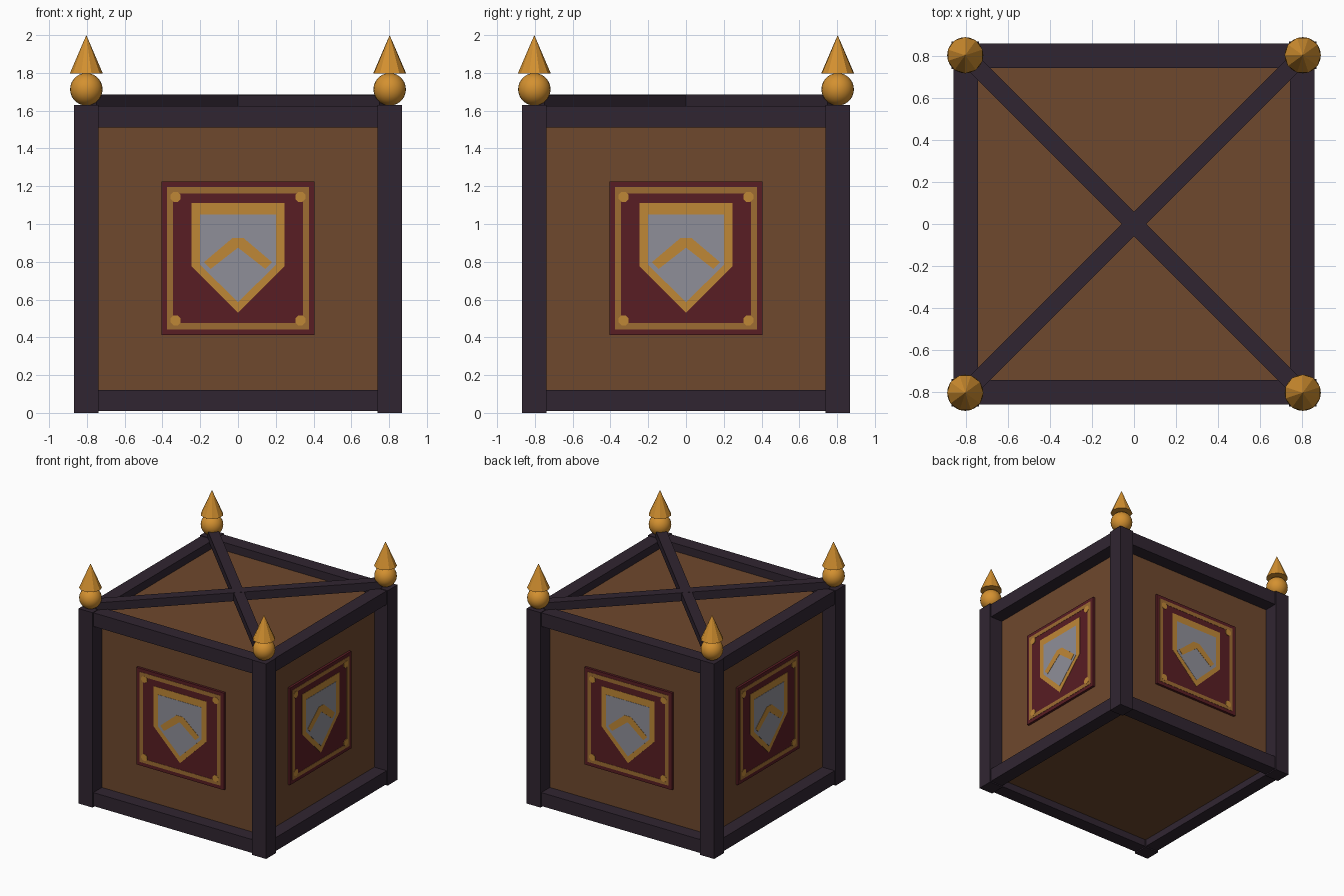
import bpy, bmesh, math
from mathutils import Matrix, Vector

if "Cube" in bpy.data.objects:
    bpy.data.objects.remove(bpy.data.objects["Cube"])


def material(name, r, g, b):
    lin = lambda c: ((c / 255 + 0.055) / 1.055) ** 2.4 if c > 10 else c / 255 / 12.92
    m = bpy.data.materials.new(name)
    m.diffuse_color = (lin(r), lin(g), lin(b), 1)
    m.use_nodes = True
    m.node_tree.nodes["Principled BSDF"].inputs["Base Color"].default_value = m.diffuse_color
    return m


WOOD = material("brown wood", 110, 72, 45)
FRAME = material("dark frame", 48, 37, 49)
RED = material("deep red", 88, 29, 35)
TRIM = material("dull gold", 158, 108, 50)
GOLD = material("shield gold", 191, 135, 54)
SILVER = material("silver grey", 143, 143, 152)
BRASS = material("bright gold", 212, 145, 48)


def finish(bm, name, mat, matrix=Matrix()):
    bmesh.ops.recalc_face_normals(bm, faces=bm.faces)
    me = bpy.data.meshes.new(name)
    bm.to_mesh(me)
    bm.free()
    me.materials.append(mat)
    ob = bpy.data.objects.new(name, me)
    ob.matrix_world = matrix
    bpy.context.collection.objects.link(ob)
    return ob


def box(name, lo, hi, mat, matrix=Matrix()):
    lo, hi = Vector(lo), Vector(hi)
    bm = bmesh.new()
    bmesh.ops.create_cube(bm, size=1)
    for v in bm.verts:
        v.co = (lo + hi) / 2 + v.co * (hi - lo)
    return finish(bm, name, mat, matrix)


def plate(name, pts, y, depth, mat, matrix):
    """Flat outline in x/z, its front at -y, extruded back by depth."""
    bm = bmesh.new()
    f = bm.faces.new([bm.verts.new((x, -y, z)) for x, z in pts])
    ext = bmesh.ops.extrude_face_region(bm, geom=[f])["geom"]
    bmesh.ops.translate(bm, vec=(0, depth, 0),
                        verts=[e for e in ext if isinstance(e, bmesh.types.BMVert)])
    return finish(bm, name, mat, matrix)


# Crate body
box("crate_body", (-.745, -.745, .07), (.745, .745, 1.56), WOOD)

for i, side in enumerate(("front", "right", "back", "left")):
    M = Matrix.Rotation(i * math.pi / 2, 4, 'Z')
    # Frame rails and corner post
    box(side + "_bottom_rail", (-.74, -.858, .01), (.74, -.743, .122), FRAME, M)
    box(side + "_top_rail", (-.74, -.858, 1.512), (.74, -.743, 1.626), FRAME, M)
    box(side + "_post", (.738, -.868, 0), (.868, -.738, 1.63), FRAME, M)

    # Emblem panel with gold border
    box(side + "_emblem_panel", (-.405, -.765, .412), (.405, -.74, 1.224), RED, M)
    z0, z1, w = .442, 1.195, .033
    for n, (xa, xb, za, zb) in enumerate(((-.376, .376, z1 - w, z1), (-.376, .376, z0, z0 + w),
                                          (-.376, -.343, z0 + w, z1 - w),
                                          (.343, .376, z0 + w, z1 - w))):
        box(f"{side}_border_{n}", (xa, -.767, za), (xb, -.764, zb), TRIM, M)
    # Corner studs
    for x in (-.33, .33):
        for z in (.49, 1.143):
            ring = [(x + .029 * math.cos(math.tau * (k + .5) / 8),
                     z + .029 * math.sin(math.tau * (k + .5) / 8)) for k in range(8)]
            plate(side + "_stud", ring, .769, .005, GOLD, M)
    # Shield: gold rim, silver field, gold chevron
    plate(side + "_shield_rim", [(-.245, 1.11), (.245, 1.11), (.245, .775), (0, .53), (-.245, .775)],
          .767, .003, GOLD, M)
    plate(side + "_shield_field", [(-.2, 1.05), (.2, 1.05), (.2, .782), (0, .587), (-.2, .782)],
          .769, .003, SILVER, M)
    plate(side + "_chevron", [(-.03, .925), (.03, .925), (.18, .798), (.145, .762), (0, .875),
                              (-.145, .762), (-.18, .798)], .771, .003, GOLD, M)

    # Finial: smooth ball under a ten-sided spike
    bm = bmesh.new()
    bmesh.ops.create_uvsphere(bm, u_segments=24, v_segments=14, radius=.086,
                              matrix=Matrix.Translation((.803, -.803, 1.713)))
    for f in bm.faces:
        f.smooth = True
    finish(bm, side + "_finial_ball", BRASS, M)
    bm = bmesh.new()
    bmesh.ops.create_cone(bm, cap_ends=True, segments=10, radius1=.087, radius2=0, depth=.202,
                          matrix=Matrix.Translation((.803, -.803, 1.899)))
    bmesh.ops.remove_doubles(bm, verts=bm.verts, dist=1e-5)
    finish(bm, side + "_finial_spike", BRASS, M)

# Crossed beams over the top
for n, a in enumerate((45, -45)):
    box(f"top_beam_{n}", (-1.1, -.041, 1.615), (1.1, .041, 1.685 - n * .001), FRAME,
        Matrix.Rotation(math.radians(a), 4, 'Z'))
